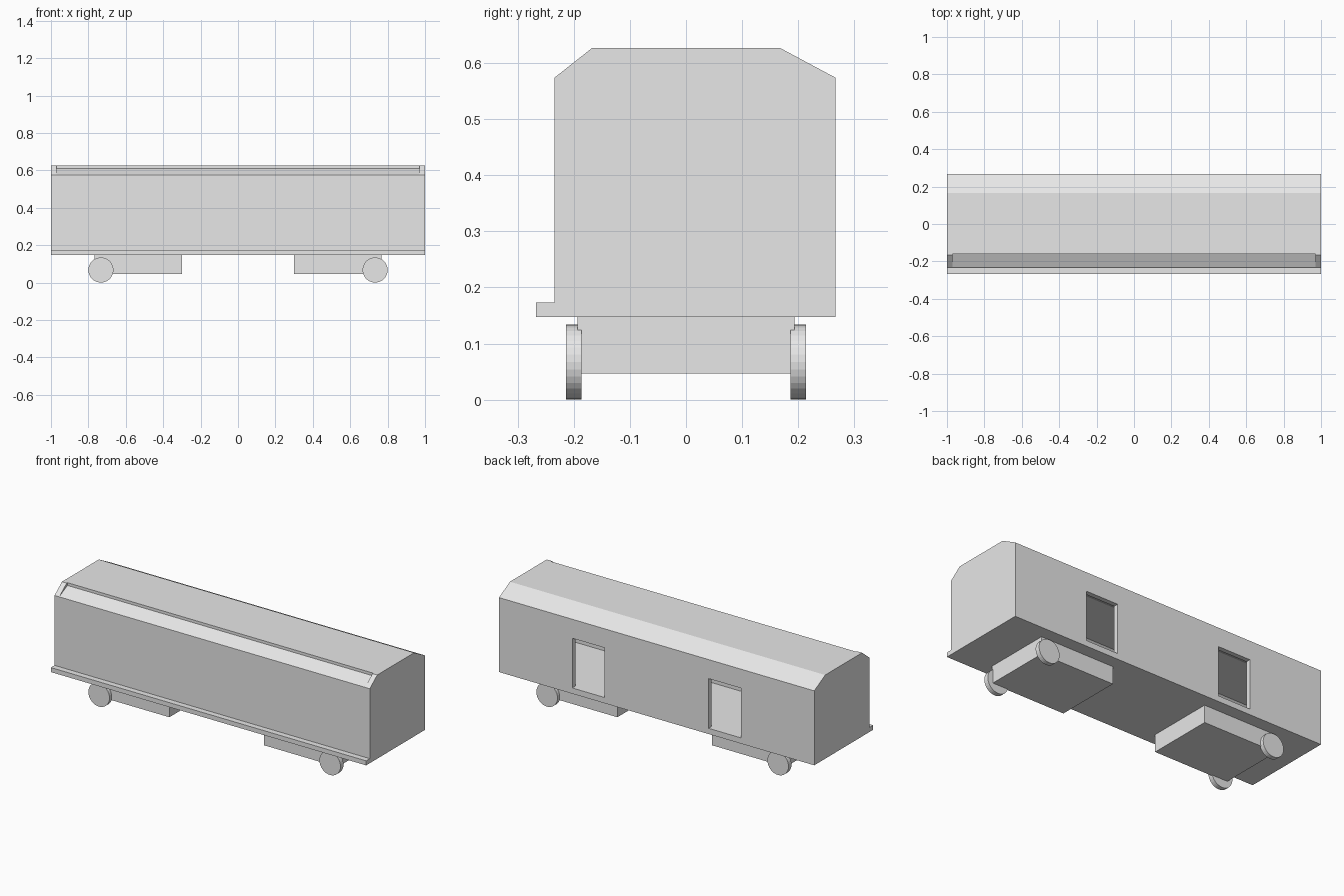
import bpy, bmesh, math

if "Cube" in bpy.data.objects:
    bpy.data.objects.remove(bpy.data.objects["Cube"])

grey = bpy.data.materials.new("light_grey")
grey.diffuse_color = (0.8, 0.8, 0.8, 1)
grey.use_nodes = True
grey.node_tree.nodes["Principled BSDF"].inputs["Base Color"].default_value = grey.diffuse_color


def add_object(name, bm):
    bmesh.ops.recalc_face_normals(bm, faces=bm.faces)
    mesh = bpy.data.meshes.new(name)
    bm.to_mesh(mesh)
    bm.free()
    mesh.materials.append(grey)
    obj = bpy.data.objects.new(name, mesh)
    bpy.context.collection.objects.link(obj)
    return obj


def prism(name, profile, x0, x1):
    """Extrude a (y, z) profile along x."""
    bm = bmesh.new()
    face = bm.faces.new([bm.verts.new((x0, y, z)) for y, z in profile])
    out = bmesh.ops.extrude_face_region(bm, geom=[face])
    verts = [v for v in out["geom"] if isinstance(v, bmesh.types.BMVert)]
    bmesh.ops.translate(bm, verts=verts, vec=(x1 - x0, 0, 0))
    return add_object(name, bm)


def box(name, x0, x1, y0, y1, z0, z1):
    return prism(name, [(y0, z0), (y1, z0), (y1, z1), (y0, z1)], x0, x1)


def wheel(name, x, y, z, radius, width):
    bm = bmesh.new()
    bmesh.ops.create_cone(bm, cap_ends=True, segments=32,
                          radius1=radius, radius2=radius, depth=width)
    obj = add_object(name, bm)
    obj.rotation_euler.x = math.pi / 2
    obj.location = (x, y, z)
    return obj


def cut(target, cutter):
    mod = target.modifiers.new(cutter.name, "BOOLEAN")
    mod.operation = "DIFFERENCE"
    mod.solver = "EXACT"
    mod.object = cutter
    cutter.hide_render = True
    cutter.hide_viewport = True


# Wagon body with bevelled roof edges
body = prism("body", [(-0.234, 0.147), (0.266, 0.147), (0.266, 0.574),
                      (0.167, 0.627), (-0.167, 0.627), (-0.234, 0.574)], -1, 1)

# Hollow cabin
cut(body, prism("cabin_cutter", [(-0.207, 0.178), (0.239, 0.178), (0.239, 0.470),
                                 (0.17, 0.507), (-0.15, 0.507), (-0.207, 0.46)],
                -0.973, 0.973))

# Shallow recess along the front roof bevel
cut(body, prism("roof_recess_cutter", [(-0.230, 0.577), (-0.160, 0.611),
                                       (-0.160, 0.66), (-0.230, 0.66)], -0.97, 0.97))

# Two doorways in the back wall
for side, a, b in (("left", -0.535, -0.33), ("right", 0.33, 0.535)):
    cut(body, box(side + "_door_cutter", a, b, 0.2, 0.3, 0.18, 0.465))

# Step along the front
box("running_board", -1, 1, -0.267, -0.234, 0.147, 0.173)

# Undercarriage blocks with a wheel on each side
for side, s in (("left", -1), ("right", 1)):
    box(side + "_undercarriage", min(s * 0.3, s * 0.767), max(s * 0.3, s * 0.767),
        -0.193, 0.193, 0.047, 0.147)
    for end, t in (("front", -1), ("back", 1)):
        wheel(f"{side}_{end}_wheel", s * 0.733, t * 0.2, 0.067, 0.067, 0.027)
